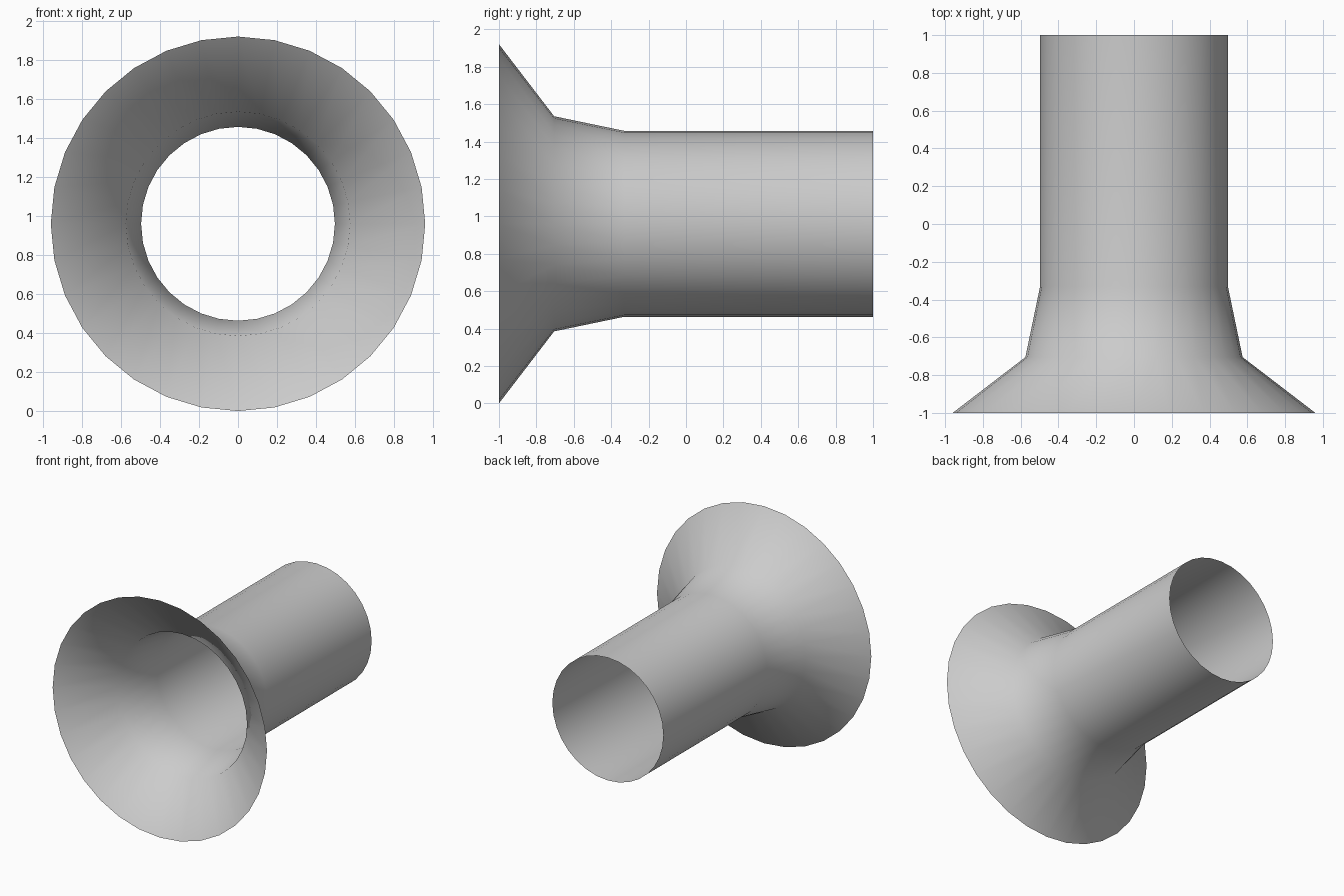
import bpy, bmesh
from math import sin, cos, tau

if "Cube" in bpy.data.objects:
    bpy.data.objects.remove(bpy.data.objects["Cube"])

SIDES = 32
CENTRE_Z = 0.96
# (y, radius) from the flared mouth to the open back end
PROFILE = [(-1.0, 0.96), (-0.705, 0.575), (-0.33, 0.497), (1.0, 0.497)]

# Flared pipe: open, single-walled surface of revolution about the y axis
bm = bmesh.new()
rings = []
for y, r in PROFILE:
    rings.append([bm.verts.new((r * sin(tau * i / SIDES), y, r * cos(tau * i / SIDES)))
                  for i in range(SIDES)])
for a, b in zip(rings, rings[1:]):
    for i in range(SIDES):
        j = (i + 1) % SIDES
        face = bm.faces.new((a[i], a[j], b[j], b[i]))
        face.smooth = True

# Normals point outwards
bm.normal_update()
first = next(iter(bm.faces))
c = first.calc_center_median()
if first.normal.x * c.x + first.normal.z * c.z < 0:
    bmesh.ops.reverse_faces(bm, faces=bm.faces[:])

mesh = bpy.data.meshes.new("flared_pipe")
bm.to_mesh(mesh)
bm.free()
pipe = bpy.data.objects.new("flared_pipe", mesh)
pipe.location.z = CENTRE_Z
bpy.context.collection.objects.link(pipe)
